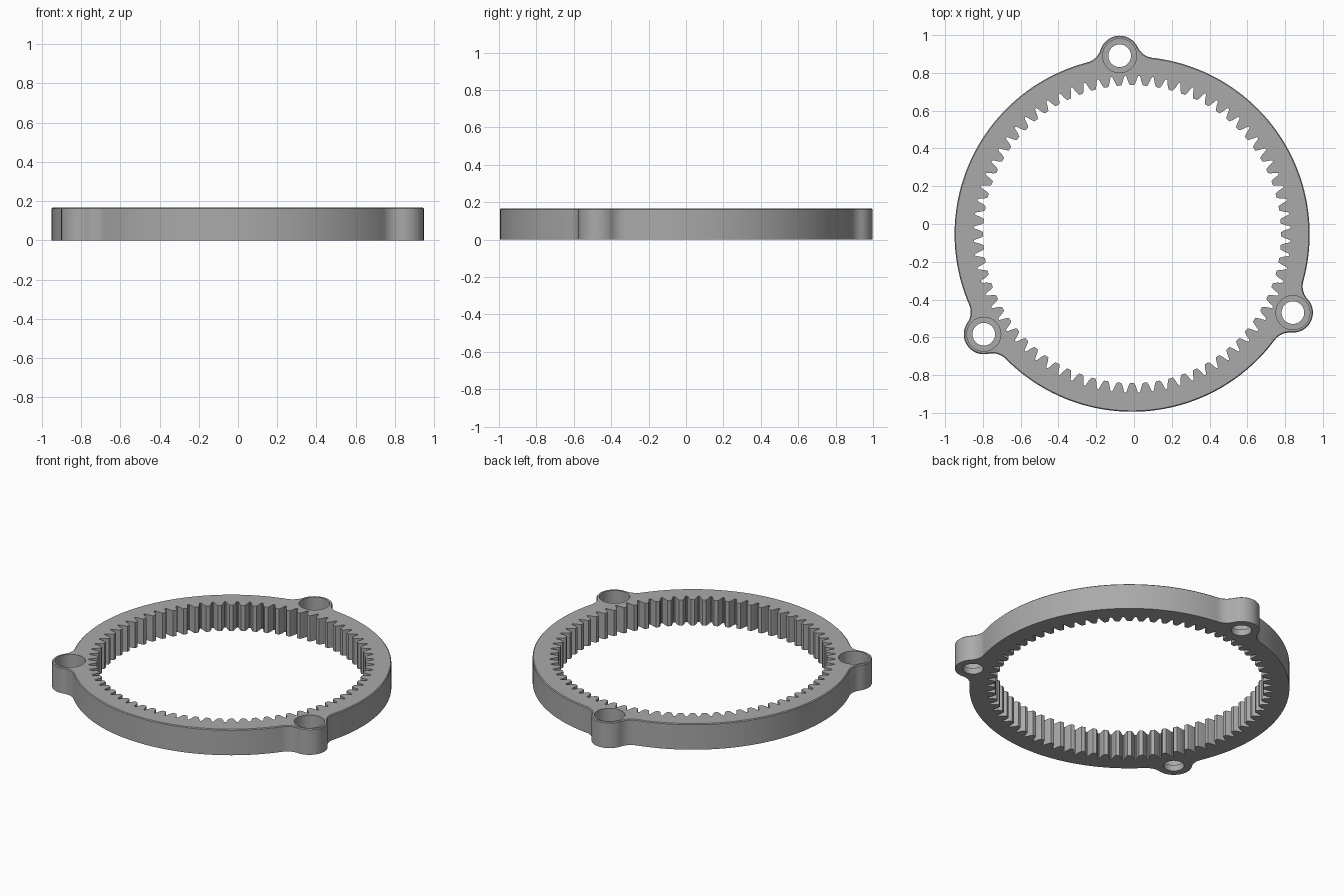
import bpy
import bmesh
from math import acos, atan2, cos, sin, pi, radians, tau
from mathutils import Vector

cube = bpy.data.objects.get("Cube")
if cube:
    bpy.data.objects.remove(cube, do_unlink=True)

CENTRE = Vector((-0.01, -0.054))
HEIGHT, CHAMFER = 0.167, 0.005
RING_R, BOSS_R, FILLET_R, BOSS_DIST = 0.94, 0.106, 0.1, 0.947
BORE_R, HOLE_R, BORE_FLOOR = 0.09, 0.06, 0.04
TEETH, TOOTH_PHASE = 72, 0.0
BOSS_ANGLES = [radians(a) for a in (94, 214, 334)]


def polar(r, a, origin=CENTRE):
    return origin + Vector((cos(a), sin(a))) * r


def arc(origin, r, start, end, steps):
    return [polar(r, start + (end - start) * i / steps, origin) for i in range(steps + 1)]


def outer_outline(inset):
    """Round ring with three bosses blended in by concave fillets."""
    d = RING_R + FILLET_R
    e = BOSS_R + FILLET_R
    half = acos((d * d + BOSS_DIST ** 2 - e * e) / (2 * d * BOSS_DIST))
    pts = []
    for a in BOSS_ANGLES:
        boss = polar(BOSS_DIST, a)
        before, after = polar(d, a - half), polar(d, a + half)
        v = before - boss
        swing = (atan2(v.y, v.x) - a + pi) % tau - pi
        f = FILLET_R + inset
        pts += arc(before, f, a - half + pi, a + swing + pi, 10)[:-1]
        pts += arc(boss, BOSS_R - inset, a + swing, a - swing, 28)
        pts += arc(after, f, a - swing + pi, a + half + pi, 10)[1:]
        pts += arc(CENTRE, RING_R - inset, a + half, a + tau / 3 - half, 64)[1:-1]
    return pts


def tooth_outline():
    """Internal gear: tapered teeth with rounded roots."""
    flank = [(-0.37, 0.826), (-0.31, 0.811), (-0.24, 0.799), (-0.16, 0.789)]
    tooth = [(-0.5, 0.84), (-0.43, 0.837)] + flank
    tooth += [(-u, r) for u, r in reversed(flank)] + [(0.43, 0.837)]
    pitch = tau / TEETH
    return [polar(r, (i + u + TOOTH_PHASE) * pitch) for i in range(TEETH) for u, r in tooth]


bm = bmesh.new()


def loop(pts, z):
    return [bm.verts.new((p.x, p.y, z)) for p in pts]


def wall(a, b):
    for i in range(len(a)):
        j = (i + 1) % len(a)
        bm.faces.new((a[i], a[j], b[j], b[i]))


def cap(loops, up):
    """Fill the area between the first loop and the others."""
    edges = []
    for vs in loops:
        for i in range(len(vs)):
            pair = (vs[i - 1], vs[i])
            edges.append(bm.edges.get(pair) or bm.edges.new(pair))
    bmesh.ops.triangle_fill(bm, edges=edges, use_beauty=True, use_dissolve=False,
                            normal=(0, 0, up))


# Outer wall with a fine chamfer on the top edge
outer = outer_outline(0)
outer_low, outer_high = loop(outer, 0), loop(outer, HEIGHT - CHAMFER)
outer_top = loop(outer_outline(CHAMFER), HEIGHT)
wall(outer_low, outer_high)
wall(outer_high, outer_top)

# Toothed inner wall
teeth = tooth_outline()
teeth_low, teeth_top = loop(teeth, 0), loop(teeth, HEIGHT)
wall(teeth_top, teeth_low)

# Counterbored holes in the bosses
holes_low, bores_top = [], []
for a in BOSS_ANGLES:
    c = polar(BOSS_DIST, a)
    bore, hole = (arc(c, r, 0, tau, 40)[:-1] for r in (BORE_R, HOLE_R))
    rings = [loop(bore, HEIGHT), loop(bore, BORE_FLOOR), loop(hole, BORE_FLOOR), loop(hole, 0)]
    for upper, lower in zip(rings, rings[1:]):
        wall(upper, lower)
    bores_top.append(rings[0])
    holes_low.append(rings[-1])

# Flat top and bottom
cap([outer_top, teeth_top] + bores_top, 1)
cap([outer_low, teeth_low] + holes_low, -1)
bmesh.ops.recalc_face_normals(bm, faces=bm.faces)

mesh = bpy.data.meshes.new("ring_gear")
bm.to_mesh(mesh)
bm.free()
gear = bpy.data.objects.new("ring_gear", mesh)
bpy.context.collection.objects.link(gear)

# Grey material
grey = bpy.data.materials.new("plain_grey")
grey.use_nodes = True
colour = (0.4, 0.4, 0.4, 1)
grey.diffuse_color = colour
grey.node_tree.nodes["Principled BSDF"].inputs["Base Color"].default_value = colour
mesh.materials.append(grey)

bpy.ops.object.select_all(action="DESELECT")
gear.select_set(True)
bpy.context.view_layer.objects.active = gear
bpy.ops.object.shade_smooth_by_angle(angle=radians(30))
